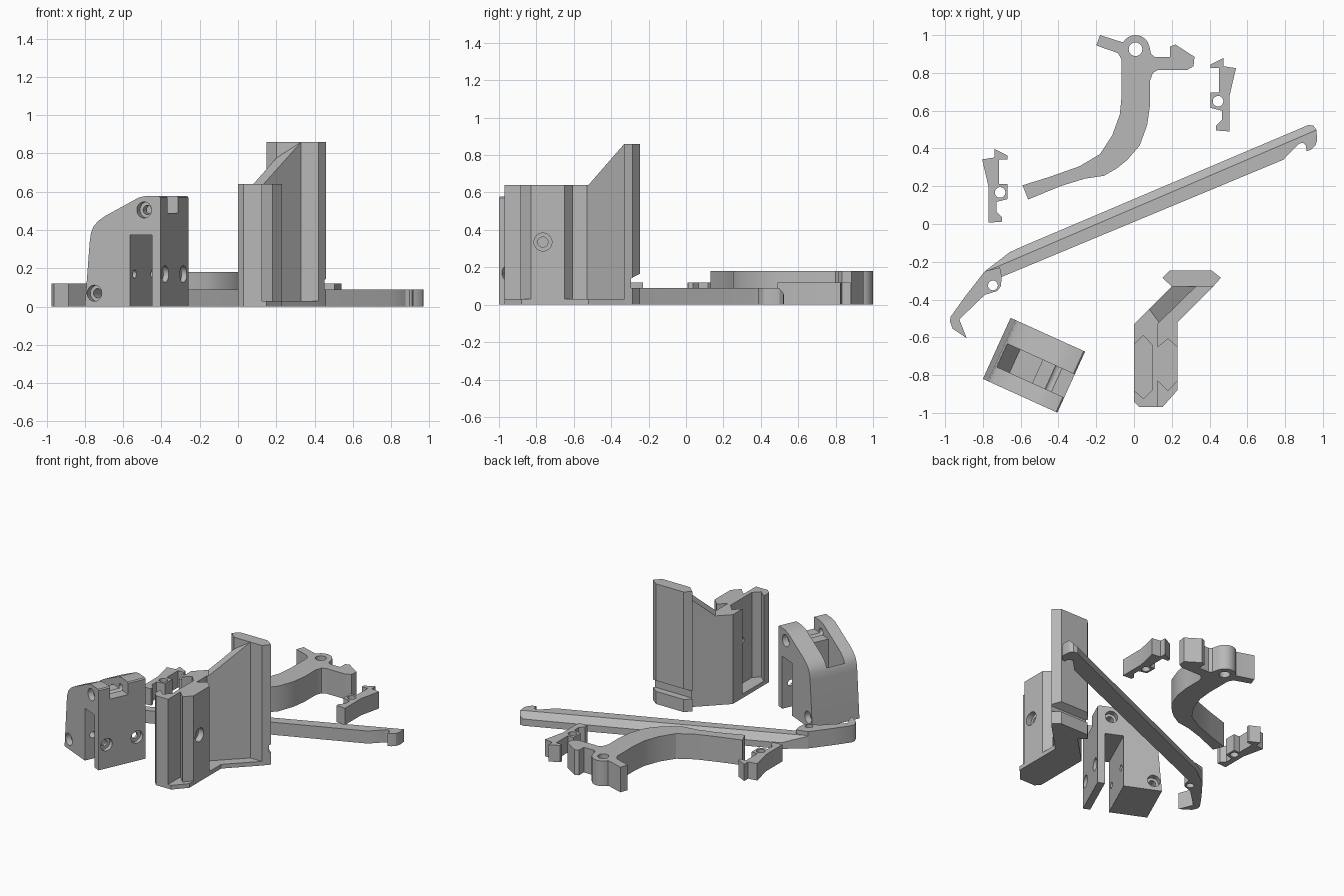
import bpy, bmesh, math
from mathutils import Matrix, Vector

if "Cube" in bpy.data.objects:
    bpy.data.objects.remove(bpy.data.objects["Cube"])

grey = bpy.data.materials.new("light_grey")
grey.diffuse_color = (0.48, 0.48, 0.48, 1)
grey.use_nodes = True
grey.node_tree.nodes["Principled BSDF"].inputs["Base Color"].default_value = grey.diffuse_color


def make(name, bm):
    bmesh.ops.recalc_face_normals(bm, faces=bm.faces)
    me = bpy.data.meshes.new(name)
    bm.to_mesh(me)
    bm.free()
    me.materials.append(grey)
    ob = bpy.data.objects.new(name, me)
    bpy.context.collection.objects.link(ob)
    return ob


def prism(name, pts, z0, z1, mat=None, clip=None):
    """Extrude an outline along z; clip = (point, normal) slices off the normal side."""
    bm = bmesh.new()
    face = bm.faces.new([bm.verts.new((x, y, z0)) for x, y in pts])
    ext = bmesh.ops.extrude_face_region(bm, geom=[face])
    top = [g for g in ext["geom"] if isinstance(g, bmesh.types.BMVert)]
    bmesh.ops.translate(bm, verts=top, vec=(0, 0, z1 - z0))
    bmesh.ops.recalc_face_normals(bm, faces=bm.faces)
    if clip:
        bmesh.ops.bisect_plane(bm, geom=bm.verts[:] + bm.edges[:] + bm.faces[:], dist=1e-5,
                               plane_co=clip[0], plane_no=clip[1], clear_outer=True)
        bmesh.ops.holes_fill(bm, edges=[e for e in bm.edges if e.is_boundary], sides=0)
    if mat:
        bm.transform(mat)
    return make(name, bm)


def cylinder(center, axis, r, length, mat=None):
    bm = bmesh.new()
    rot = Vector((0, 0, 1)).rotation_difference(Vector(axis)).to_matrix().to_4x4()
    bmesh.ops.create_cone(bm, cap_ends=True, segments=32, radius1=r, radius2=r, depth=length,
                          matrix=(mat or Matrix()) @ Matrix.Translation(center) @ rot)
    return make("cutter", bm)


def box(x0, x1, y0, y1, z0, z1, mat=None):
    return prism("cutter", [(x0, y0), (x1, y0), (x1, y1), (x0, y1)], z0, z1, mat)


def cut(ob, cutters):
    """Subtract the cutters one by one, bake the result and remove the cutters."""
    for c in cutters:
        m = ob.modifiers.new("cut", 'BOOLEAN')
        m.operation, m.solver, m.object = 'DIFFERENCE', 'EXACT', c
    bpy.context.view_layer.update()
    ev = ob.evaluated_get(bpy.context.evaluated_depsgraph_get())
    me = bpy.data.meshes.new_from_object(ev)
    ob.modifiers.clear()
    ob.data = me
    for c in cutters:
        bpy.data.objects.remove(c)


# Trigger: curved arm with a round pivot boss and two short horns
boss = [(0.008 + 0.075 * math.cos(a), 0.925 + 0.075 * math.sin(a))
        for a in [math.radians(150 - i * 15) for i in range(10)]]
trigger = prism("trigger", [(-.18, 1.0), (-.07, .965)] + boss + [
    (.09, .90), (.11, .885), (.19, .885), (.19, .94), (.22, .95), (.32, .885), (.315, .835),
    (.28, .815), (.125, .815), (.10, .80), (.085, .76), (.085, .63), (.07, .525), (.03, .415),
    (-.035, .34), (-.09, .295), (-.16, .255), (-.26, .24), (-.39, .20), (-.56, .13), (-.59, .205),
    (-.445, .25), (-.29, .305), (-.18, .37), (-.115, .47), (-.075, .58), (-.065, .685),
    (-.065, .87), (-.085, .905), (-.20, .945)], 0, 0.18)
cut(trigger, [cylinder((0.008, 0.925, 0.1), (0, 0, 1), 0.036, 0.4)])

# Pair of mirrored catches
catch = [(.405, .825), (.405, .845), (.475, .88), (.475, .835), (.54, .825), (.505, .675),
         (.505, .49), (.435, .495), (.435, .52), (.465, .55), (.465, .60), (.405, .615),
         (.405, .695), (.45, .695), (.45, .825)]
for name, f in (("right_catch", lambda x, y: (x, y)),
                ("left_catch", lambda x, y: (-x - .264, y - .483))):
    ob = prism(name, [f(*p) for p in catch], 0, 0.12)
    cut(ob, [cylinder((*f(.445, .65), .06), (0, 0, 1), .028, .4)])

# Long lever bar with one sloped upper edge
a, b = Vector((-.71, -.22, .09)), Vector((.96, .495, .09))
side = (b - a).normalized()
clip_no = Vector((-side.y, side.x, 1)).normalized()
bar = prism("lever_bar", [
    (-.79, -.25), (-.71, -.19), (-.66, -.15), (-.595, -.12), (.925, .525), (.95, .52), (.965, .50),
    (.97, .445), (.96, .415), (.94, .395), (.915, .385), (.91, .415), (.895, .43), (.875, .425),
    (.79, .34), (-.70, -.28), (-.76, -.32)], 0, .09, clip=(a, clip_no))
# Thicker hook at the pivot end of the lever
hook = prism("lever_hook", [
    (-.975, -.515), (-.97, -.49), (-.895, -.385), (-.79, -.25), (-.71, -.23), (-.70, -.28),
    (-.705, -.33), (-.725, -.355), (-.79, -.375), (-.925, -.505), (-.885, -.605),
    (-.96, -.555)], 0, .12)
for ob in (bar, hook):
    cut(ob, [cylinder((-.747, -.325, .05), (0, 0, 1), .026, .4)])

# Housing: side profile (length, height) extruded across its width, then turned
W = .355
place = Matrix.Translation((-.80, -.82, 0)) @ Matrix.Rotation(math.radians(-24.4), 4, 'Z')
stand = place @ Matrix.Translation((0, W, 0)) @ Matrix.Rotation(math.pi / 2, 4, 'X')
housing = prism("housing", [
    (0, 0), (.433, 0), (.433, .57), (.425, .578), (.35, .578), (.31, .57), (.12, .475),
    (.08, .45), (.05, .42), (.035, .385), (.028, .34)], 0, W, stand)
cutters = [
    # stepped slot along the top
    prism("cutter", [(-.05, .40), (.04, .40), (.115, .24), (.247, .24), (.247, .49),
                     (.5, .49), (.5, .7), (-.05, .7)], W - .223, W - .088, stand),
    # window through both sides, open below
    box(.258, .384, -.1, .5, -.1, .375, place)]
for u, z in ((.34, .505), (.055, .07)):      # cross pins
    cutters.append(cylinder((u, W / 2, z), (0, 1, 0), .024, .6, place))
    for v in (0, W):
        cutters.append(cylinder((u, v, z), (0, 1, 0), .042, .08, place))
for v in (.06, .29):                         # lengthwise screws
    cutters.append(cylinder((.3, v, .17), (1, 0, 0), .022, .4, place))
    cutters.append(cylinder((.433, v, .17), (1, 0, 0), .044, .06, place))
cut(housing, cutters)

# Bracket floor
prism("bracket_floor", [
    (0, -.94), (.03, -.97), (.15, -.97), (.23, -.88), (.23, -.52), (.42, -.33), (.20, -.33),
    (0, -.53)], 0, .03)
# Bracket body: groove on the left, matching rail on the right
body = prism("bracket_body", [
    (0, -.94), (.03, -.97), (.125, -.97), (.125, -.83), (.18, -.885), (.23, -.83), (.23, -.65),
    (.18, -.605), (.125, -.65), (.125, -.53), (0, -.53), (0, -.64), (.05, -.59), (.095, -.64),
    (.095, -.88), (.05, -.925), (0, -.88)], .03, .64)
cut(body, [cylinder((.15, -.765, .335), (1, 0, 0), .027, .4),
           cylinder((.23, -.765, .335), (1, 0, 0), .048, .08)])
# Diagonal web with a sloped top
web = [(0, -.53), (.125, -.53), (.33, -.33), (.20, -.33)]
prism("web_lower", web, .03, .64)
slope = Vector((.19, .20, .22)).cross(Vector((-.06, .08, 0))).normalized()
if slope.z < 0:
    slope = -slope
prism("web_upper", web, .64, .86, clip=(Vector((.14, -.53, .64)), slope))
# Upright end plate with a notch near its foot
plate = prism("end_plate", [(.15, -.285), (.19, -.245), (.41, -.245), (.46, -.285),
                            (.42, -.33), (.20, -.33)], 0, .86)
notch = Matrix(((0, 0, 1, 0), (1, 0, 0, 0), (0, 1, 0, 0), (0, 0, 0, 1)))
cut(plate, [prism("cutter", [(-.295, .09), (-.2, .09), (-.2, .19), (-.295, .14)], 0, .6, notch)])

# Smooth curves, keep edges sharp
for ob in bpy.context.scene.objects:
    bpy.ops.object.select_all(action='DESELECT')
    ob.select_set(True)
    bpy.context.view_layer.objects.active = ob
    bpy.ops.object.shade_smooth_by_angle(angle=math.radians(25))
